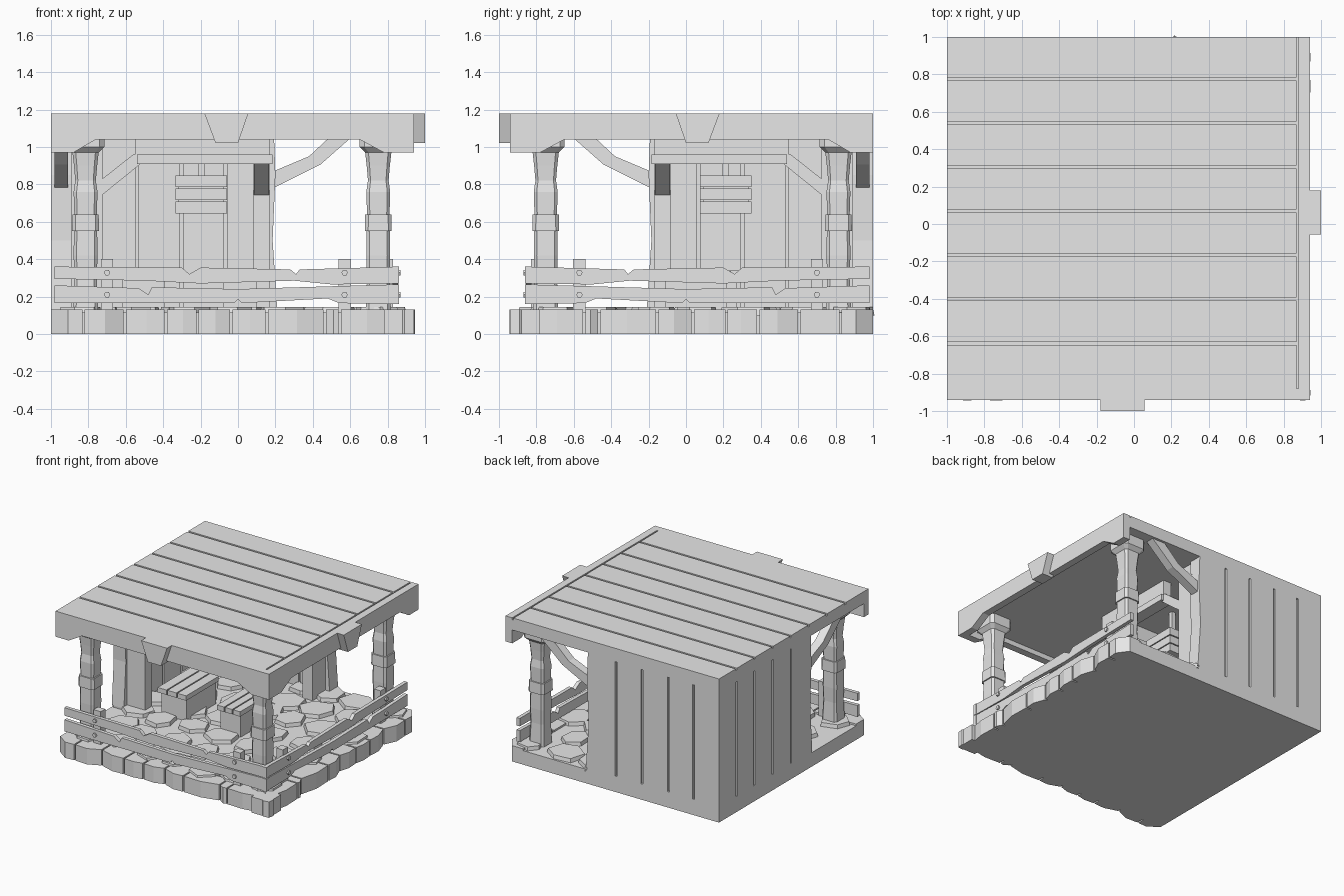
import bpy, bmesh, random
from math import sin, cos, pi
from mathutils import Vector

random.seed(4)
cube = bpy.data.objects.get("Cube")
if cube:
    bpy.data.objects.remove(cube)

grey = bpy.data.materials.new("plain grey")
grey.use_nodes = True
grey.diffuse_color = (0.8, 0.8, 0.8, 1)
grey.node_tree.nodes["Principled BSDF"].inputs["Base Color"].default_value = (0.8, 0.8, 0.8, 1)


def finish(name, bm):
    bmesh.ops.recalc_face_normals(bm, faces=bm.faces)
    me = bpy.data.meshes.new(name)
    bm.to_mesh(me)
    bm.free()
    me.materials.append(grey)
    ob = bpy.data.objects.new(name, me)
    bpy.context.collection.objects.link(ob)


def loft(name, rings, twin=False):
    """Skin closed rings; twin adds a copy mirrored over the building's diagonal."""
    for mirrored in ([False, True] if twin else [False]):
        bm = bmesh.new()
        rows = []
        for ring in rings:
            pts = [(-p[1], -p[0], p[2]) if mirrored else p for p in ring]
            rows.append([bm.verts.new(p) for p in pts])
        n = len(rows[0])
        for a, b in zip(rows, rows[1:]):
            for i in range(n):
                j = (i + 1) % n
                bm.faces.new((a[i], a[j], b[j], b[i]))
        bm.faces.new(rows[0])
        bm.faces.new(rows[-1])
        finish(name + ("_twin" if mirrored else ""), bm)


def prism_y(name, pts, y0, y1, twin=False):
    loft(name, [[(x, y, z) for x, z in pts] for y in (y0, y1)], twin)


def prism_z(name, pts, z0, z1, twin=False):
    loft(name, [[(x, y, z) for x, y in pts] for z in (z0, z1)], twin)


def box(name, x0, x1, y0, y1, z0, z1, twin=False):
    prism_z(name, [(x0, y0), (x1, y0), (x1, y1), (x0, y1)], z0, z1, twin)


# Stone base with a ragged row of blocks on both open sides
box("floor_base", -1, 0.88, -0.88, 1, 0, 0.115)
box("corner_base", 0.8, 0.91, -0.91, -0.8, 0, 0.12)
joints = [-1, -0.82, -0.6, -0.38, -0.21, -0.03, 0.16, 0.47, 0.55, 0.83, 0.95]
fronts = [-0.88, -0.94, -0.9, -0.93, -0.92, -0.9, -0.93, -0.9, -0.92, -0.9, -0.94]
for i in range(len(joints) - 1):
    a, b = joints[i], joints[i + 1]
    mid = (a + b) / 2
    f0, f1 = fronts[i], fronts[i + 1]
    prism_z("edge_stone", [(a, -0.78), (a, f0), (mid, min(f0, f1) - 0.005),
                           (b - 0.012, f1), (b - 0.012, -0.78)], 0, 0.13, True)

# Irregular flagstones
for i in range(7):
    for j in range(7):
        cx = -0.82 + i * 0.265 + random.uniform(-0.03, 0.03) + (j % 2) * 0.06
        cy = -0.72 + j * 0.265 + random.uniform(-0.03, 0.03)
        if cx > 0.8 or cy > 0.9:
            continue
        r, t = random.uniform(0.11, 0.145), random.uniform(0, 1)
        ring = [(cx + r * random.uniform(0.85, 1.15) * cos(t + k * pi / 3),
                 cy + r * random.uniform(0.85, 1.15) * sin(t + k * pi / 3)) for k in range(6)]
        top = [(x + (cx - x) * 0.08, y + (cy - y) * 0.08, 0.145) for x, y in ring]
        loft("flagstone", [[(x, y, 0.1) for x, y in ring], top])

# Two solid walls: a thin core with planks on both faces, wavy free end
seams = [-1, -0.77, -0.54, -0.3, -0.065]
end = [(0.2, 0), (0.21, 0.13), (0.185, 0.5), (0.2, 0.85), (0.19, 1.1)]
prism_y("wall_core", [(-1, 0)] + end + [(-1, 1.1)], 0.905, 0.985, True)
for y0, y1 in ((0.89, 0.91), (0.98, 1.0)):
    for a, b in zip(seams, seams[1:]):
        box("wall_plank", a + (0.009 if a > -1 else 0), b - 0.009, y0, y1, 0.13, 1.07, True)
    prism_y("wall_end_plank", [(-0.056, 0.13)] + end[1:4] + [(0.192, 1.07), (-0.056, 1.07)],
            y0, y1, True)
    box("wall_sill", -1, 0.2, y0, y1, 0, 0.13, True)
    box("wall_head", -1, 0.192, y0, y1, 1.07, 1.1, True)

# Roof planks over a slab, with shaped edge beams and wedge blocks
box("roof_slab", -1, 0.9, -0.9, 1, 1.08, 1.165)
roof_seams = [-0.88, -0.64, -0.4, -0.165, 0.07, 0.305, 0.54, 0.775, 1.0]
for a, b in zip(roof_seams, roof_seams[1:]):
    box("roof_plank", -1, 0.868, a + (0.008 if a > -0.8 else 0), b - (0.008 if b < 1 else 0),
        1.16, 1.18)
prism_y("edge_beam", [(-1, 1.18), (-1, 0.97), (-0.88, 0.97), (-0.76, 1.04), (0.65, 1.04),
                      (0.78, 0.97), (0.94, 0.97), (0.94, 1.18)], -0.94, -0.88, True)
prism_y("wedge_block", [(-0.18, 1.18), (-0.12, 1.02), (0.0, 1.02), (0.055, 1.18)],
        -1.0, -0.9, True)

# Worn square posts with a collar and a flared capital
profile = [(0.12, 0.068), (0.3, 0.06), (0.42, 0.064), (0.55, 0.062), (0.55, 0.072),
           (0.64, 0.07), (0.64, 0.06), (0.76, 0.064), (0.82, 0.055), (0.9, 0.062),
           (0.97, 0.07), (1.0, 0.1), (1.09, 0.1)]


def post(name, cx, cy, twin):
    rings = []
    for z, r in profile:
        c = r * 0.75
        rings.append([(cx + x, cy + y, z) for x, y in
                      ((r, -c), (r, c), (c, r), (-c, r), (-r, c), (-r, -c), (-c, -r), (c, -r))])
    loft(name, rings, twin)


post("corner_post", 0.75, -0.75, False)
post("side_post", -0.815, -0.75, True)

# Braces from the wall ends up to the roof
prism_y("outer_brace", [(0.19, 0.78), (0.44, 0.905), (0.65, 1.09), (0.53, 1.09),
                        (0.38, 0.95), (0.19, 0.87)], 0.91, 0.98, True)

# Inner frame: wall posts, braces and beams that meet in a corner
box("inner_wall_post", -0.9, -0.725, -0.17, -0.08, 0.12, 1.08, True)
prism_y("inner_brace", [(-0.73, 0.74), (-0.52, 0.91), (-0.52, 0.96), (-0.56, 0.96),
                        (-0.75, 0.81)], -0.165, -0.085, True)
box("inner_beam", -0.54, 0.185, -0.185, -0.085, 0.91, 0.96, True)
box("inner_upper_beam", -0.55, 0.17, -0.17, -0.1, 0.96, 1.08, True)

# Hanging plank crate
for k in range(3):
    z = 0.645 + k * 0.07
    box("hanging_crate_plank", -0.335, -0.06, 0.075, 0.35, z, z + 0.062)
box("hanging_crate_core", -0.32, -0.075, 0.09, 0.335, 0.65, 0.84)
box("crate_hanger", -0.215, -0.18, 0.195, 0.23, 0.84, 1.09)

# Plank-topped benches
for x0, x1, y0, y1 in ((-0.64, -0.37, -0.13, 0.29), (-0.1, 0.12, -0.13, 0.24)):
    box("bench_body", x0 + 0.02, x1 - 0.02, y0 + 0.02, y1 - 0.02, 0.12, 0.31)
    for k in range(3):
        w = (x1 - x0) / 3
        box("bench_plank", x0 + k * w, x0 + (k + 1) * w - 0.01, y0, y1, 0.3, 0.34)

# Broken railings on the two open sides, with stub posts and hexagonal bolts
upper_top = [(-0.98, 0.36), (-0.3, 0.355), (-0.26, 0.32), (-0.2, 0.355), (0.28, 0.345),
             (0.31, 0.32), (0.33, 0.345), (0.86, 0.36)]
upper_low = [(0.86, 0.27), (0.5, 0.265), (0.3, 0.285), (-0.2, 0.27), (-0.5, 0.285), (-0.98, 0.295)]
lower_top = [(-0.98, 0.26), (-0.53, 0.245), (-0.48, 0.21), (-0.46, 0.25), (0, 0.24),
             (0.5, 0.255), (0.86, 0.265)]
lower_low = [(0.86, 0.16), (0.54, 0.165), (0.48, 0.19), (0.02, 0.165), (0, 0.185),
             (-0.02, 0.165), (-0.98, 0.165)]
prism_y("upper_rail", upper_top + upper_low, -0.855, -0.825, True)
prism_y("lower_rail", lower_top + lower_low, -0.855, -0.825, True)
for x in (-0.7, 0.57):
    box("rail_post", x - 0.033, x + 0.033, -0.83, -0.77, 0.11, 0.4, True)
    for z in (0.21, 0.328):
        hexagon = [(x + 0.017 * cos(k * pi / 3), z + 0.017 * sin(k * pi / 3)) for k in range(6)]
        prism_y("rail_bolt", hexagon, -0.868, -0.85, True)
